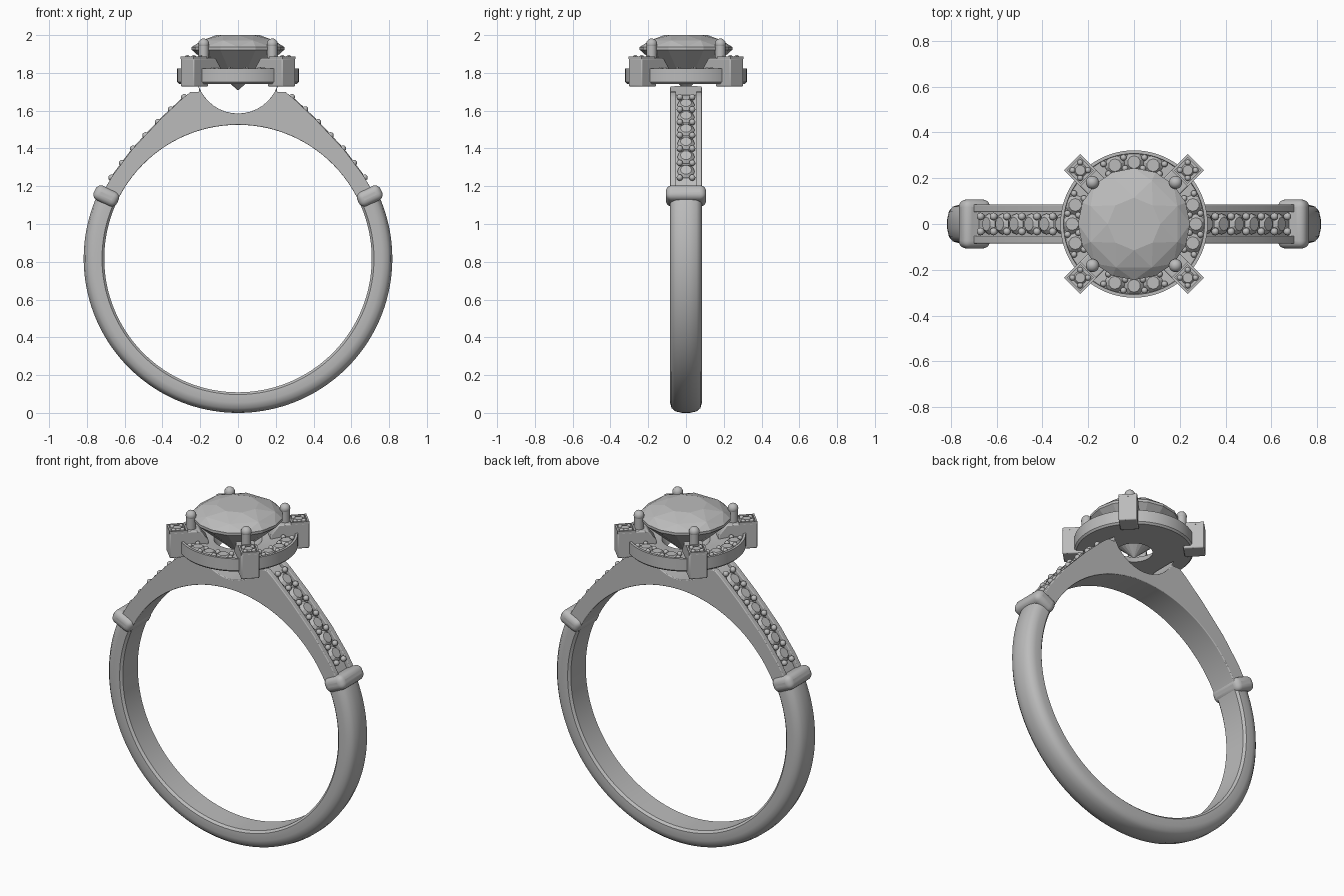
import bpy, bmesh
from math import sin, cos, pi, radians, sqrt, atan2
from mathutils import Matrix, Vector

cube = bpy.data.objects.get("Cube")
if cube:
    bpy.data.objects.remove(cube, do_unlink=True)

mat = bpy.data.materials.new("grey_metal")
mat.use_nodes = True
GREY = (0.5, 0.5, 0.5, 1)
mat.diffuse_color = GREY
mat.node_tree.nodes["Principled BSDF"].inputs["Base Color"].default_value = GREY

CZ, R_IN, R_OUT, HALF_W = 0.817, 0.708, 0.817, 0.085
A0 = radians(25)


def finish(name, bm, bevel=0.0, smooth=True, segments=3):
    bmesh.ops.recalc_face_normals(bm, faces=bm.faces)
    me = bpy.data.meshes.new(name)
    bm.to_mesh(me)
    bm.free()
    me.materials.append(mat)
    ob = bpy.data.objects.new(name, me)
    bpy.context.collection.objects.link(ob)
    if bevel:
        m = ob.modifiers.new("Bevel", 'BEVEL')
        m.width, m.segments, m.limit_method = bevel, segments, 'ANGLE'
        m.angle_limit = radians(40)
    if smooth:
        bpy.ops.object.select_all(action='DESELECT')
        ob.select_set(True)
        bpy.context.view_layer.objects.active = ob
        bpy.ops.object.shade_smooth_by_angle(angle=radians(40))
    return ob


def loft(bm, rings, closed):
    """Skin a list of closed rings; cap the ends when the path is open."""
    rings = [[bm.verts.new(p) for p in r] for r in rings]
    n, k = len(rings), len(rings[0])
    for i in range(n if closed else n - 1):
        a, b = rings[i], rings[(i + 1) % n]
        for j in range(k):
            bm.faces.new((a[j], a[(j + 1) % k], b[(j + 1) % k], b[j]))
    if not closed:
        bm.faces.new(rings[0])
        bm.faces.new(rings[-1])


def slab(bm, outline, y0, y1):
    """Extrude an x-z outline from y0 to y1."""
    loft(bm, [[(x, y, z) for x, z in outline] for y in (y0, y1)], False)


def bead(bm, pos, r):
    bmesh.ops.create_icosphere(bm, subdivisions=2, radius=r, matrix=Matrix.Translation(pos))


def small_stone(bm, m, r):
    for r1, r2, d, z in ((r, r * 0.65, 0.016, 0.004), (r * 0.3, r, 0.03, -0.019)):
        bmesh.ops.create_cone(bm, cap_ends=True, segments=10, radius1=r1, radius2=r2,
                              depth=d, matrix=m @ Matrix.Translation((0, 0, z)))


# Lower band: domed section swept around the open arc
half = [(R_IN, 0.07), (R_IN + 0.012, 0.083), (R_OUT - 0.055, HALF_W),
        (R_OUT - 0.025, 0.076), (R_OUT - 0.008, 0.056), (R_OUT, 0.02)]
section = half + [(r, -y) for r, y in reversed(half)]
bm = bmesh.new()
rings = []
for i in range(97):
    a = A0 - (pi + 2 * A0) * i / 96
    rings.append([(r * cos(a), y, CZ + r * sin(a)) for r, y in section])
loft(bm, rings, False)
finish("lower_band", bm)

# Shoulders: solid core with raised side rails and a scooped seat
edge = [(0.72, 1.16), (0.665, 1.255), (0.56, 1.395), (0.41, 1.555), (0.29, 1.668), (0.25, 1.70)]


def shoulder_outline(drop):
    side = [(x - drop, z - drop) for x, z in edge]
    right = side + [(0.205, 1.70 - drop)]
    for i in range(9):
        a = radians(-20 - 70 * i / 8)
        right.append((0.222 * cos(a), 1.807 + 0.222 * sin(a)))
    left = [(-x, z) for x, z in reversed(right[:-1])]
    arc = []
    for i in range(41):
        a = pi - A0 - (pi - 2 * A0) * i / 40
        arc.append((R_IN * cos(a), CZ + R_IN * sin(a)))
    return right + left + arc


bm = bmesh.new()
slab(bm, shoulder_outline(0.017), -0.06, 0.06)
finish("shoulder_core", bm)
for name, s in (("front_rail", -1), ("back_rail", 1)):
    bm = bmesh.new()
    slab(bm, shoulder_outline(0.0), s * 0.052, s * HALF_W)
    finish(name, bm, 0.011)


def along(d):
    """Point and slope angle at distance d down the shoulder edge."""
    pts = [Vector(p) for p in reversed(edge)]
    for a, b in zip(pts, pts[1:]):
        step = (b - a).length
        if d <= step or b == pts[-1]:
            t = (b - a) / step
            return a + t * d, atan2(t.x, -t.y)
        d -= step


# Shoulder stones and the bead pairs between them
stones, beads = bmesh.new(), bmesh.new()
for s in (-1, 1):
    for i in range(7):
        p, tilt = along(0.045 + 0.096 * i)
        nrm = Vector((cos(tilt), sin(tilt)))
        for y in (-0.033, 0.033):
            bead(beads, (s * p.x, y, p.y), 0.017)
        if i < 6:
            p, tilt = along(0.093 + 0.096 * i)
            nrm = Vector((cos(tilt), sin(tilt))) * -0.008
            m = Matrix.Translation((s * (p.x + nrm.x), 0, p.y + nrm.y))
            small_stone(stones, m @ Matrix.Rotation(s * (pi / 2 - tilt), 4, 'Y'), 0.046)
finish("shoulder_stones", stones, smooth=False)
finish("shoulder_beads", beads)

# Collars joining band and shoulders
for name, a in (("left_collar", radians(25.4)), ("right_collar", radians(154.6))):
    bm = bmesh.new()
    m = Matrix.Translation((0.772 * cos(a), 0, CZ + 0.772 * sin(a))) @ Matrix.Rotation(-a, 4, 'Y')
    bmesh.ops.create_cube(bm, size=1, matrix=m @ Matrix.Diagonal((0.136, 0.214, 0.084, 1)))
    finish(name, bm, 0.033, segments=5)

# Halo plate: lathed ring with a thin raised rim
profile = [(0.10, 1.742), (0.312, 1.742), (0.322, 1.752), (0.322, 1.822),
           (0.308, 1.822), (0.306, 1.806), (0.23, 1.806), (0.13, 1.79)]
bm = bmesh.new()
loft(bm, [[(r * cos(a), r * sin(a), z) for r, z in profile]
          for a in (2 * pi * i / 72 for i in range(72))], True)
finish("halo_plate", bm)

# Halo stones and beads, four repeated sectors
stones, beads = bmesh.new(), bmesh.new()
for q in range(4):
    for k in (-1, 0, 1):
        a = q * pi / 2 + radians(18 * k)
        small_stone(stones, Matrix.Translation((0.27 * cos(a), 0.27 * sin(a), 1.812)), 0.043)
    for k in (-27, -9, 9, 27):
        a = q * pi / 2 + radians(k)
        for r in (0.246, 0.294):
            bead(beads, (r * cos(a), r * sin(a), 1.817), 0.014)
finish("halo_stones", stones, smooth=False)
finish("halo_beads", beads)

# Four corner arms with a beaded tray on top, and the claws
claws, beads, plates = bmesh.new(), bmesh.new(), bmesh.new()
for q in range(4):
    turn = Matrix.Rotation(pi / 4 + q * pi / 2, 4, 'Z')
    bm = bmesh.new()
    slab(bm, [(0.27, 1.728), (0.382, 1.728), (0.382, 1.878), (0.215, 1.878),
              (0.17, 1.82), (0.17, 1.765), (0.27, 1.765)], -0.05, 0.05)
    bmesh.ops.transform(bm, matrix=turn, verts=bm.verts)
    finish("corner_arm_%d" % (q + 1), bm, 0.006, segments=2)
    # Tray rim around the square end
    for cx, cy, sx, sy in ((0.332, 0.045, 0.1, 0.01), (0.332, -0.045, 0.1, 0.01),
                           (0.377, 0, 0.01, 0.1), (0.287, 0, 0.01, 0.1)):
        bmesh.ops.create_cube(plates, size=1, matrix=turn @ Matrix.Translation((cx, cy, 1.88))
                              @ Matrix.Diagonal((sx, sy, 0.014, 1)))
    small_stone(plates, turn @ Matrix.Translation((0.332, 0, 1.876)), 0.034)
    for dx in (-0.024, 0.024):
        for dy in (-0.024, 0.024):
            bead(beads, turn @ Vector((0.332 + dx, dy, 1.882)), 0.013)
    base = turn @ Vector((0.257, 0, 1.90))
    bmesh.ops.create_cone(claws, segments=16, radius1=0.027, radius2=0.027, depth=0.11,
                          matrix=Matrix.Translation(base))
    bmesh.ops.create_uvsphere(claws, u_segments=16, v_segments=10, radius=0.029,
                              matrix=Matrix.Translation(base + Vector((0, 0, 0.053))))
finish("claws", claws)
finish("arm_beads", beads)
finish("arm_trays", plates, smooth=False)

# Centre stone: faceted hull of crown, girdle and pavilion rings
bm = bmesh.new()
for n, r, z, off in ((8, 0.115, 2.0, 0), (8, 0.205, 1.972, 0.5), (16, 0.245, 1.937, 0),
                     (16, 0.245, 1.922, 0), (8, 0.125, 1.823, 0.5)):
    for i in range(n):
        a = 2 * pi * (i + off) / n
        bm.verts.new((r * cos(a), r * sin(a), z))
bm.verts.new((0, 0, 1.707))
bmesh.ops.convex_hull(bm, input=bm.verts)
bmesh.ops.dissolve_limit(bm, angle_limit=radians(1), verts=bm.verts, edges=bm.edges)
finish("centre_stone", bm, smooth=False)
